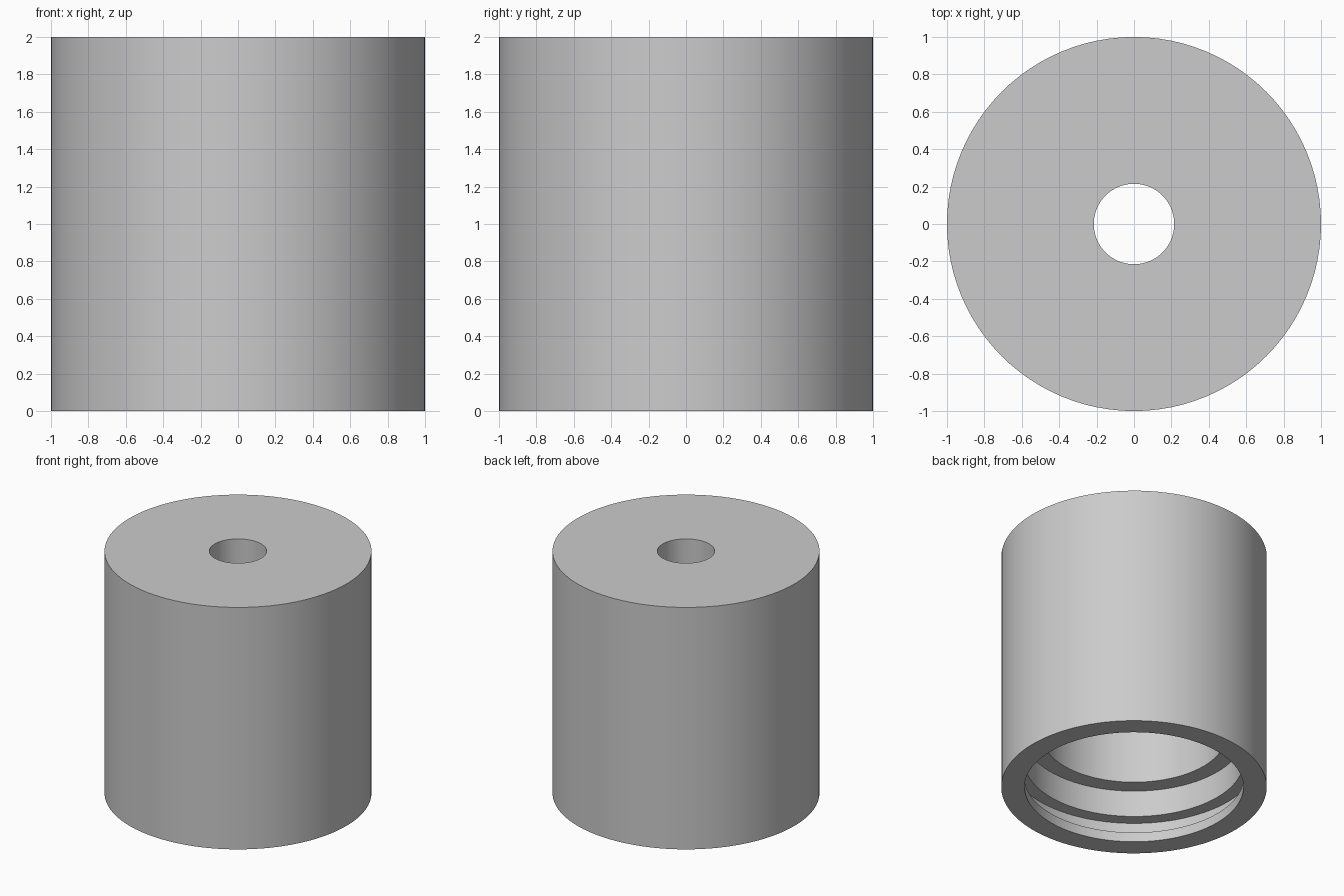
import bpy
import bmesh
from math import radians, tau
from mathutils import Vector

default_cube = bpy.data.objects.get("Cube")
if default_cube:
    bpy.data.objects.remove(default_cube, do_unlink=True)

SEGMENTS = 96

# Main radii and heights
OUTER, HOLE, MOUTH, GROOVE, BORE = 1.0, 0.215, 0.825, 0.93, 0.69
HEIGHT, LIP, GROOVE_TOP, SEAT_TOP, CEILING = 2.0, 0.08, 0.22, 0.44, 1.5

# Matte grey
grey = bpy.data.materials.new("plain grey")
grey.use_nodes = True
colour = (0.6, 0.6, 0.6, 1)
grey.diffuse_color = colour
grey.node_tree.nodes["Principled BSDF"].inputs["Base Color"].default_value = colour


def lathe(name, profile):
    """Spin a closed (radius, height) profile around the z axis."""
    bm = bmesh.new()
    verts = [bm.verts.new((r, 0, z)) for r, z in profile]
    edges = [bm.edges.new((a, b)) for a, b in zip(verts, verts[1:] + verts[:1])]
    bmesh.ops.spin(bm, geom=verts + edges, cent=Vector(), axis=(0, 0, 1),
                   angle=tau, steps=SEGMENTS, use_merge=True)
    bmesh.ops.remove_doubles(bm, verts=bm.verts, dist=0.0001)
    bmesh.ops.recalc_face_normals(bm, faces=bm.faces)
    mesh = bpy.data.meshes.new(name)
    bm.to_mesh(mesh)
    bm.free()
    mesh.materials.append(grey)
    obj = bpy.data.objects.new(name, mesh)
    bpy.context.collection.objects.link(obj)
    bpy.ops.object.select_all(action="DESELECT")
    obj.select_set(True)
    bpy.context.view_layer.objects.active = obj
    bpy.ops.object.shade_smooth_by_angle(angle=radians(30))
    return obj


# Housing: outer wall, top hole, deep bore, stepped seat, ring groove, mouth lip
lathe("cylindrical_housing", [
    (OUTER, 0), (OUTER, HEIGHT),
    (HOLE, HEIGHT), (HOLE, CEILING),
    (BORE, CEILING), (BORE, SEAT_TOP),
    (MOUTH, SEAT_TOP), (MOUTH, GROOVE_TOP),
    (GROOVE, GROOVE_TOP), (GROOVE, LIP),
    (MOUTH, LIP), (MOUTH, 0),
])
